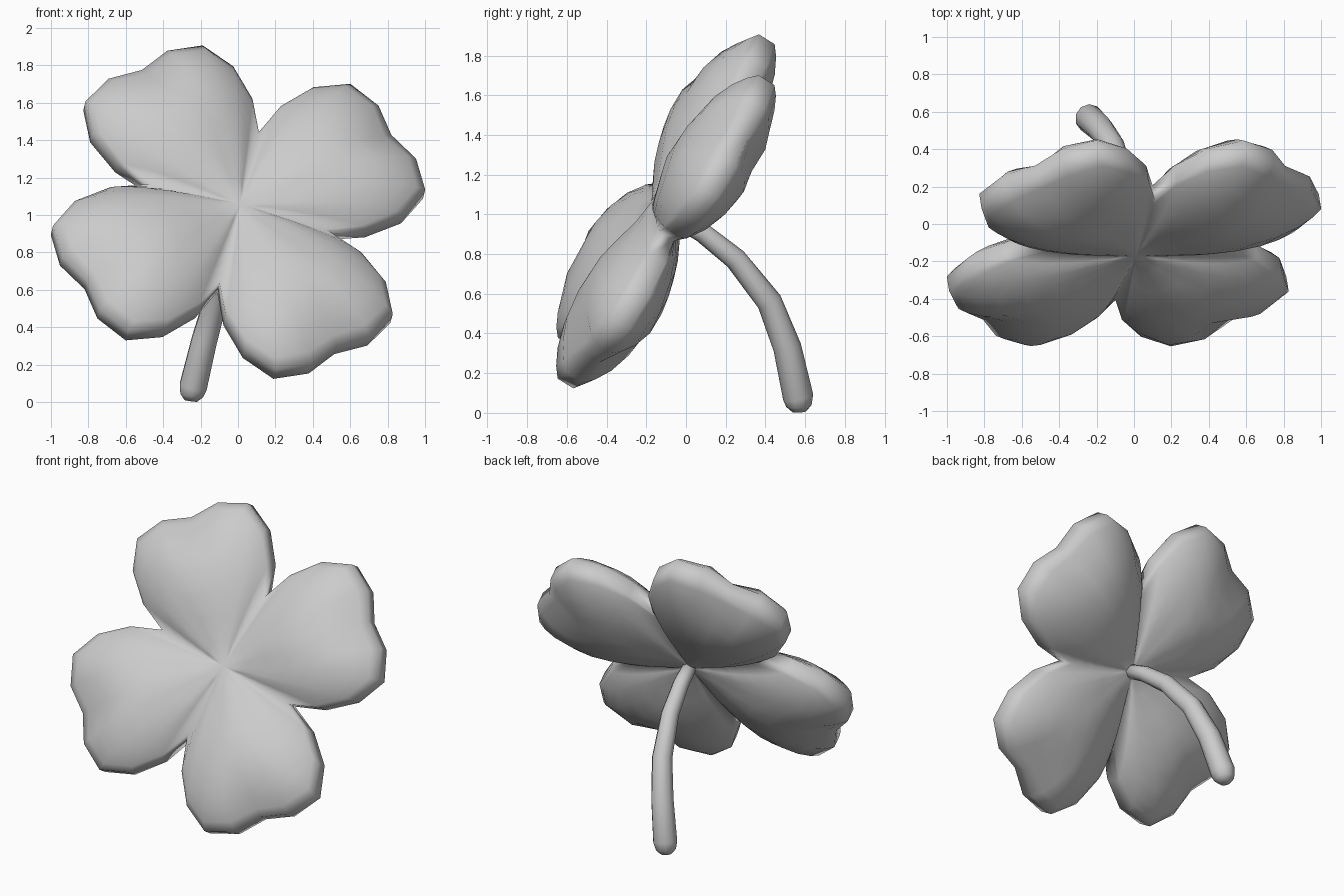
import bpy
import bmesh
from math import cos, sin, radians, pi
from mathutils import Vector, Matrix

cube = bpy.data.objects.get("Cube")
if cube:
    bpy.data.objects.remove(cube, do_unlink=True)

# One plain grey for everything
grey = bpy.data.materials.new("plain_grey")
grey.use_nodes = True
grey.diffuse_color = (0.6, 0.6, 0.6, 1)
grey.node_tree.nodes["Principled BSDF"].inputs["Base Color"].default_value = (0.6, 0.6, 0.6, 1)


def finish(name, bm):
    """Turn a bmesh into a fully smooth-shaded object."""
    bmesh.ops.remove_doubles(bm, verts=bm.verts, dist=0.0005)
    bmesh.ops.recalc_face_normals(bm, faces=bm.faces)
    for face in bm.faces:
        face.smooth = True
    mesh = bpy.data.meshes.new(name)
    bm.to_mesh(mesh)
    bm.free()
    mesh.materials.append(grey)
    bpy.context.collection.objects.link(bpy.data.objects.new(name, mesh))


# Tilted plane of the clover: normal faces forward and up
normal = Vector((0.135, -0.842, 0.523)).normalized()
across = (Vector((1, 0, 0)) - normal * normal.x).normalized()
upward = normal.cross(across)
plane = Matrix((across, upward, normal)).transposed().to_4x4()
plane.translation = (0, -0.1, 1.015)

# Half of the heart outline as (angle from leaf axis, radius), mirrored
half = [(0, 0.975), (10.5, 1.03), (21.5, 1.023), (30.5, 0.887), (38.5, 0.695), (45, 0.495)]
outline = [(-a, r) for a, r in reversed(half[1:])] + half
# Pillow profile from the centre to the rim: (fraction of radius, puff)
puff = [(0, 0), (0.15, 0.22), (0.3, 0.56), (0.45, 0.87), (0.6, 1.0),
        (0.75, 0.95), (0.87, 0.68), (0.95, 0.34), (1, 0)]
RIM, HUB, BULGE = 0.047, 0.042, 0.143


def leaf_point(axis, angle, radius, t, p, side):
    swell = max(0, cos(radians(2 * angle))) ** 0.9
    if angle == 0 and t > 0.7:        # groove running in from the notch
        p *= 1 - 2.2 * (t - 0.7)
    height = RIM + HUB * (1 - t) + BULGE * swell * p
    a = radians(axis + angle)
    return plane @ Vector((t * radius * cos(a), t * radius * sin(a), side * height))


# Four puffy heart-shaped leaves joined at the middle
bm = bmesh.new()
for k in range(4):
    axis = 32.6 + 90 * k
    rims = []
    for side in (1, -1):
        rows = [[bm.verts.new(leaf_point(axis, a, r, t, p, side)) for a, r in outline]
                for t, p in puff]
        for r0, r1 in zip(rows, rows[1:]):
            for i in range(len(outline) - 1):
                bm.faces.new((r0[i], r1[i], r1[i + 1], r0[i + 1])[::side])
        rims.append(rows[-1])
    front, back = rims
    for i in range(len(outline) - 1):
        bm.faces.new((front[i], back[i], back[i + 1], front[i + 1]))
finish("clover_leaves", bm)

# Curved stem, thickening to a rounded foot: (x, y, z, radius)
path = [(0.0, -0.05, 0.98, 0.045), (-0.02, 0.08, 0.91, 0.05), (-0.055, 0.25, 0.775, 0.056),
        (-0.115, 0.42, 0.56, 0.064), (-0.18, 0.51, 0.33, 0.071), (-0.24, 0.565, 0.08, 0.077),
        (-0.248, 0.569, 0.035, 0.064), (-0.252, 0.571, 0.006, 0.035)]
SIDES = 10
bm = bmesh.new()
rings = []
for i, (x, y, z, r) in enumerate(path):
    before = Vector(path[max(i - 1, 0)][:3])
    after = Vector(path[min(i + 1, len(path) - 1)][:3])
    along = (after - before).normalized()
    u = along.cross(Vector((1, 0, 0))).normalized()
    v = along.cross(u)
    rings.append([bm.verts.new(Vector((x, y, z)) + r * (cos(q) * u + sin(q) * v))
                  for q in (2 * pi * s / SIDES for s in range(SIDES))])
for r0, r1 in zip(rings, rings[1:]):
    for s in range(SIDES):
        n = (s + 1) % SIDES
        bm.faces.new((r0[s], r0[n], r1[n], r1[s]))
bm.faces.new(rings[0])
bm.faces.new(rings[-1])
finish("stem", bm)
